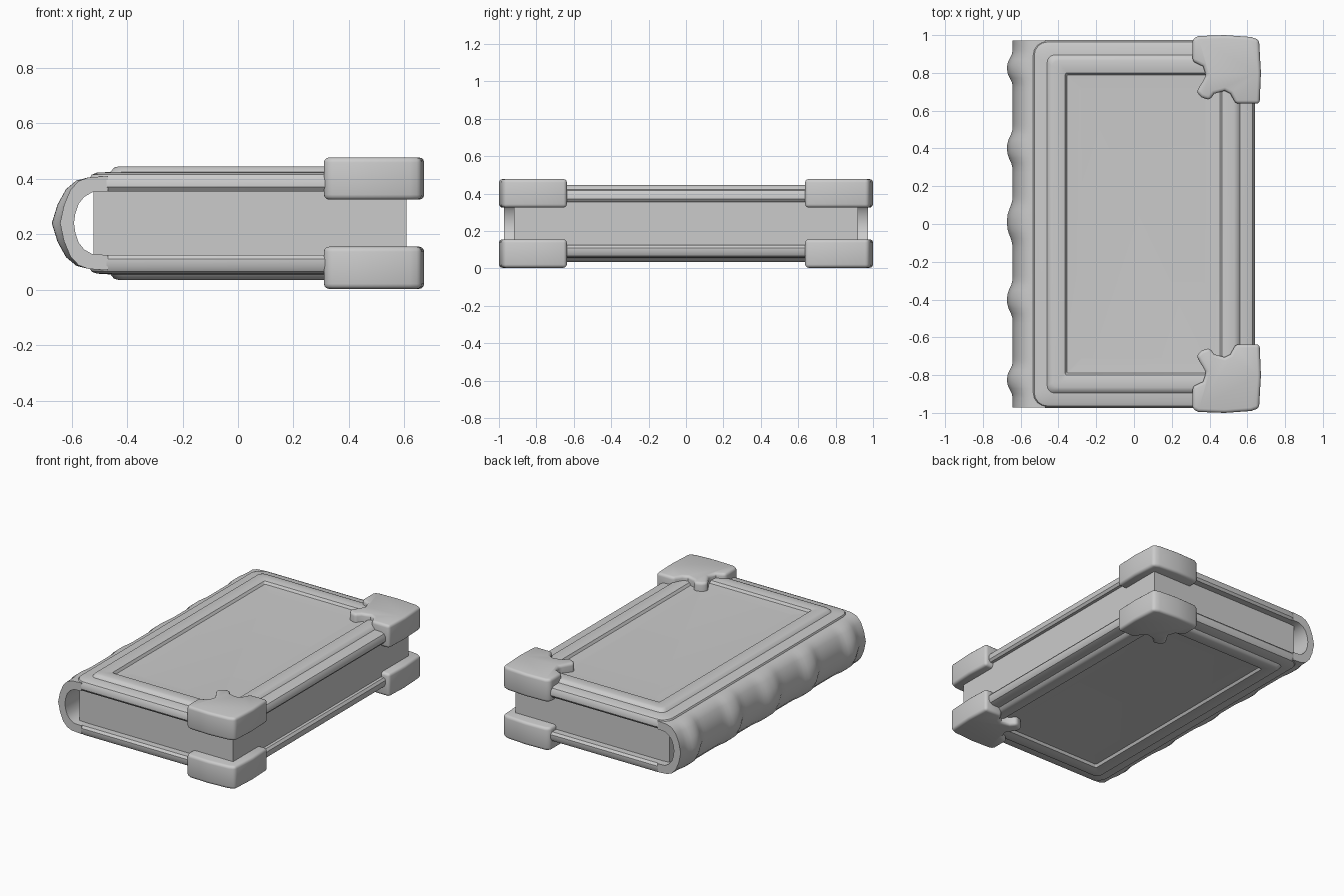
import bpy, bmesh, math

if "Cube" in bpy.data.objects:
    bpy.data.objects.remove(bpy.data.objects["Cube"])

MID = 0.24  # the book is mirrored above and below this height


def finish(name, bm, angle=35, bevel=0.0):
    bmesh.ops.recalc_face_normals(bm, faces=bm.faces)
    me = bpy.data.meshes.new(name)
    bm.to_mesh(me)
    bm.free()
    ob = bpy.data.objects.new(name, me)
    bpy.context.collection.objects.link(ob)
    bpy.ops.object.select_all(action='DESELECT')
    ob.select_set(True)
    bpy.context.view_layer.objects.active = ob
    if bevel:
        m = ob.modifiers.new("soft_edges", 'BEVEL')
        m.width, m.segments, m.limit_method = bevel, 3, 'ANGLE'
        m.angle_limit = math.radians(50)
        bpy.ops.object.modifier_apply(modifier=m.name)
    bpy.ops.object.shade_smooth_by_angle(angle=math.radians(angle))
    return ob


def loft(bm, rings, closed=True):
    for a, b in zip(rings, rings[1:]):
        n = len(a)
        for i in range(n if closed else n - 1):
            j = (i + 1) % n
            bm.faces.new((a[i], a[j], b[j], b[i]))


def round_rect(x0, x1, y0, y1, r, seg=4):
    pts = []
    corners = ((x1 - r, y1 - r), (x0 + r, y1 - r), (x0 + r, y0 + r), (x1 - r, y0 + r))
    for k, (cx, cy) in enumerate(corners):
        for s in range(seg + 1):
            a = math.pi / 2 * (k + s / seg)
            pts.append((cx + r * math.cos(a), cy + r * math.sin(a)))
    return pts


# Cover boards: rounded slab, raised frame, sunken centre panel
def cover(name, side):
    prof = [(0.012, 0.355, 0.07), (0.0, 0.37, 0.08), (0.0, 0.395, 0.08),
            (0.012, 0.415, 0.07), (0.03, 0.422, 0.06), (0.08, 0.425, 0.04),
            (0.092, 0.440, 0.035), (0.11, 0.445, 0.03), (0.15, 0.445, 0.02),
            (0.175, 0.440, 0.012), (0.185, 0.424, 0.01), (0.26, 0.420, 0.01)]
    bm = bmesh.new()
    rings = []
    for d, z, r in prof:
        zz = MID + side * (z - MID)
        rings.append([bm.verts.new((x, y, zz)) for x, y in
                      round_rect(-0.54 + d, 0.64 - d, -0.975 + d, 0.975 - d, r)])
    loft(bm, rings)
    bm.faces.new(rings[0])
    bm.faces.new(rings[-1])
    finish(name, bm)


cover("top_cover", 1)
cover("bottom_cover", -1)

# Page block
bm = bmesh.new()
bmesh.ops.create_cube(bm, size=1)
for v in bm.verts:
    v.co = (0.043 + v.co.x * 1.13, v.co.y * 1.84, MID + v.co.z * 0.25)
finish("pages", bm)

# Curved spine shell with raised bands
outer = [(-0.47, 0.17), (-0.54, 0.165), (-0.575, 0.152), (-0.605, 0.12), (-0.628, 0.065)]
inner = [(-0.47, 0.115), (-0.525, 0.112), (-0.555, 0.095), (-0.575, 0.07), (-0.587, 0.035)]
outer = outer + [(-0.642, 0)] + [(x, -z) for x, z in reversed(outer)]
inner = inner + [(-0.592, 0)] + [(x, -z) for x, z in reversed(inner)]
bands = ((-0.825, 0.06), (-0.4, 0.07), (0.01, 0.085), (0.4, 0.07), (0.825, 0.06))


def swell(y):
    return max(math.exp(-(abs(y - c) / w) ** 3) for c, w in bands)


bm = bmesh.new()
rings = []
steps = 78
for i in range(steps + 1):
    y = -0.972 + 1.944 * i / steps
    ring = []
    for x, z in outer:
        k = 0.03 * swell(y) * max(0, 1 - abs(z) / 0.165) ** 0.5
        ring.append(bm.verts.new((x - k, y, MID + z * (1 + k * 1.5))))
    ring += [bm.verts.new((x, y, MID + z)) for x, z in reversed(inner)]
    rings.append(ring)
loft(bm, rings)
bm.faces.new(rings[0])
bm.faces.new(rings[-1])
finish("spine", bm, 45)

# Corner guards with an ornamental cut on the inner side
outline = [(0.31, 0.98), (0.31, 0.86), (0.365, 0.835), (0.382, 0.785), (0.33, 0.70),
           (0.355, 0.672), (0.40, 0.655), (0.425, 0.69), (0.48, 0.705), (0.51, 0.69),
           (0.538, 0.637), (0.665, 0.637), (0.672, 0.80), (0.662, 0.975),
           (0.62, 0.99), (0.48, 1.0), (0.34, 0.995)]


def guard(name, sy, side):
    bm = bmesh.new()
    z0, z1 = (0.325, 0.477) if side > 0 else (0.003, 0.155)
    rings = [[bm.verts.new((x, sy * y, z)) for x, y in outline] for z in (z0, z1)]
    loft(bm, rings)
    bm.faces.new(rings[0])
    bm.faces.new(rings[1])
    finish(name, bm, 40, 0.018)


for side, level in ((1, "top"), (-1, "bottom")):
    for sy, end in ((-1, "front"), (1, "back")):
        guard(f"{level}_{end}_corner_guard", sy, side)
